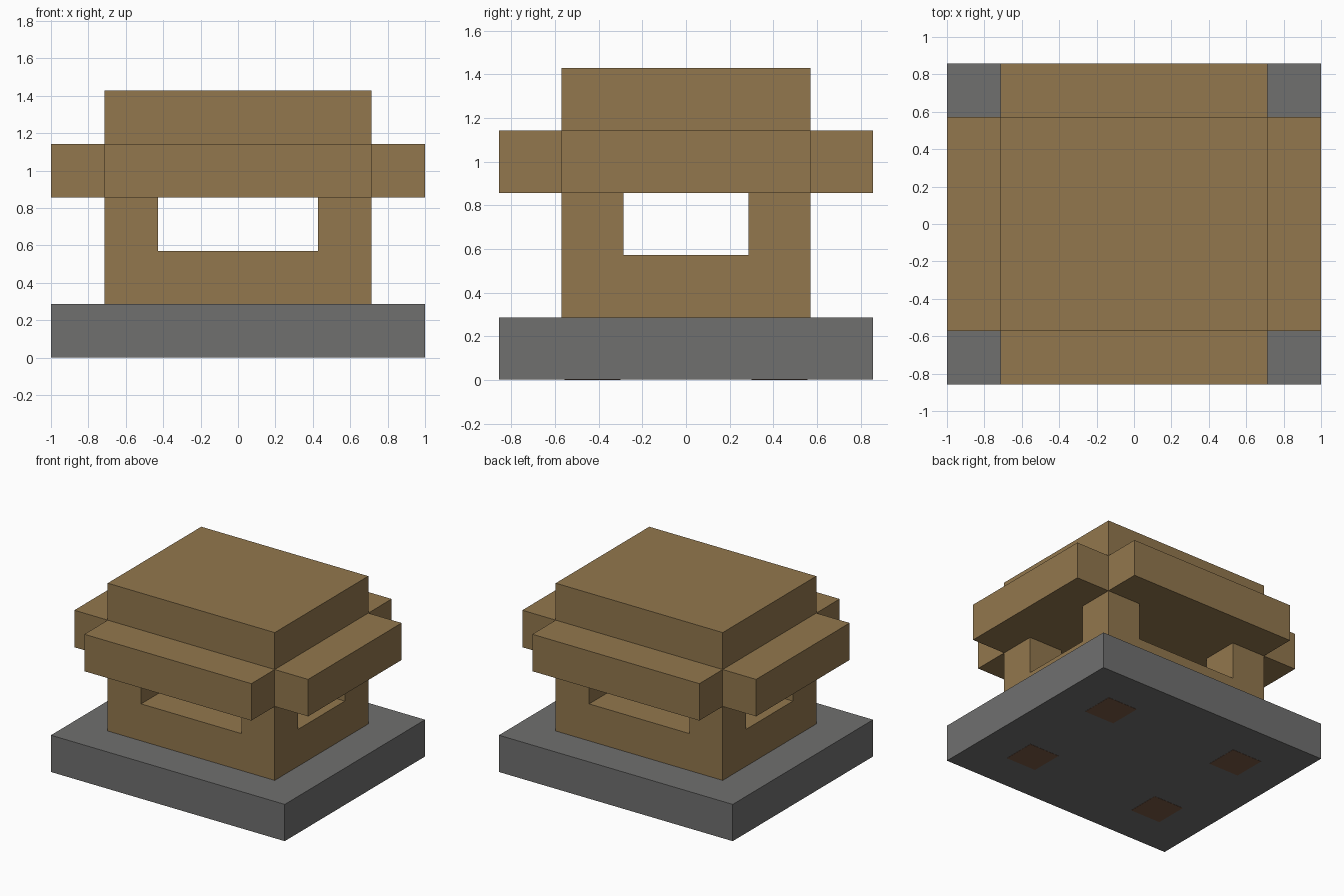
import bpy

U = 1 / 7  # building module

if "Cube" in bpy.data.objects:
    bpy.data.objects.remove(bpy.data.objects["Cube"], do_unlink=True)


def material(name, rgb):
    mat = bpy.data.materials.new(name)
    mat.use_nodes = True
    mat.diffuse_color = (*rgb, 1)
    mat.node_tree.nodes["Principled BSDF"].inputs["Base Color"].default_value = (*rgb, 1)
    return mat


wood = material("warm brown wood", (0.288, 0.185, 0.075))
stone = material("grey stone", (0.162, 0.162, 0.159))
dark_wood = material("dark brown wood", (0.20, 0.105, 0.06))


def box(name, centre, size, bottom, top, mat):
    """Box given in modules: plan centre, plan size and height range."""
    bpy.ops.mesh.primitive_cube_add(size=1)
    obj = bpy.context.object
    obj.name = name
    obj.location = (centre[0] * U, centre[1] * U, (bottom + top) / 2 * U)
    obj.scale = (size[0] * U, size[1] * U, (top - bottom) * U)
    bpy.ops.object.transform_apply(location=True, rotation=False, scale=True)
    obj.data.materials.append(mat)
    return obj


# Plinth and solid lower body
box("plinth", (0, 0), (14, 12), 0.01, 2, stone)
box("lower_body", (0, 0), (10, 8), 2, 4, wood)

# Corner posts around the open chamber, with matching pads under the plinth
for y, depth in ((-3, "front"), (3, "back")):
    for x, side in ((-4, "right"), (4, "left")):
        box(f"{depth}_{side}_post", (x, y), (2, 2), 4, 6, wood)
        box(f"{depth}_{side}_pad", (x, y), (1.8, 1.8), 0, 0.05, dark_wood)

# Roof block and the four eaves
box("roof", (0, 0), (10, 8), 6, 10, wood)
for s, depth, side in ((-1, "front", "right"), (1, "back", "left")):
    box(f"{depth}_eave", (0, 5 * s), (10, 2), 6, 8, wood)
    box(f"{side}_eave", (6 * s, 0), (2, 8), 6, 8, wood)
